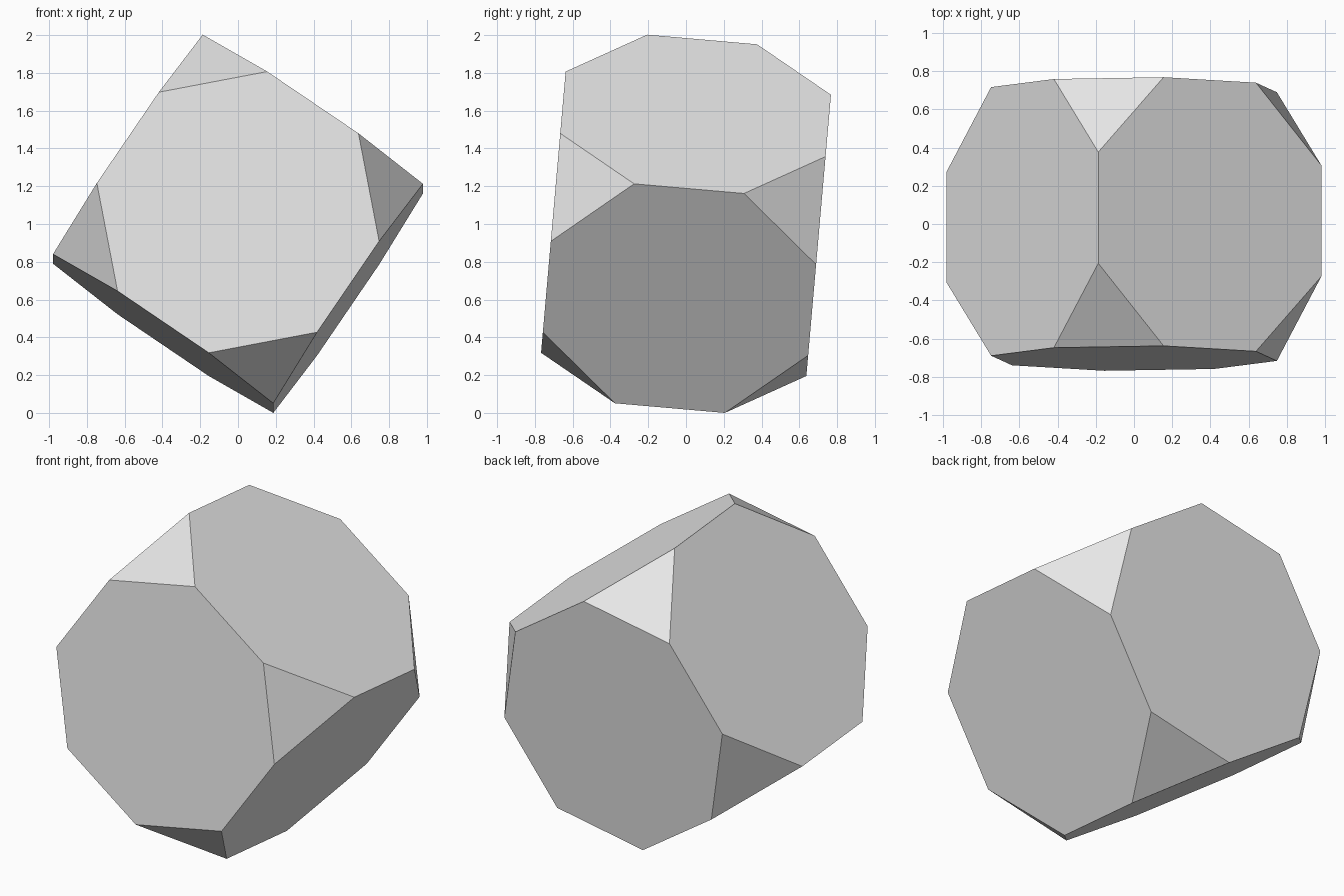
import bpy
import bmesh
from math import radians, sqrt
from itertools import product
from mathutils import Matrix, Vector

if "Cube" in bpy.data.objects:
    bpy.data.objects.remove(bpy.data.objects["Cube"], do_unlink=True)

HALF = 0.705  # half the width of the cube before its corners are cut

# Plain grey for the whole solid
grey = bpy.data.materials.new("light_grey")
grey.use_nodes = True
colour = (0.8, 0.8, 0.8, 1)
grey.diffuse_color = colour
grey.node_tree.nodes["Principled BSDF"].inputs["Base Color"].default_value = colour

# Cube with each corner sliced off so the sides become regular octagons
bm = bmesh.new()
bmesh.ops.create_cube(bm, size=2 * HALF)
for signs in product((-1, 1), repeat=3):
    corner = Vector(signs)
    cut = bmesh.ops.bisect_plane(
        bm, geom=bm.verts[:] + bm.edges[:] + bm.faces[:],
        plane_co=corner * HALF * (1 + sqrt(2)) / 3,
        plane_no=corner.normalized(), clear_outer=True)
    rim = [e for e in cut["geom_cut"] if isinstance(e, bmesh.types.BMEdge)]
    bmesh.ops.edgeloop_fill(bm, edges=rim)
bmesh.ops.recalc_face_normals(bm, faces=bm.faces[:])

# Tilt the solid and rest its lowest point on the ground
tilt = Matrix.Rotation(radians(-5), 4, "X") @ Matrix.Rotation(radians(34.2), 4, "Y")
bmesh.ops.transform(bm, matrix=tilt, verts=bm.verts[:])
lowest = min(v.co.z for v in bm.verts)
bmesh.ops.translate(bm, vec=(0, 0, -lowest), verts=bm.verts[:])

mesh = bpy.data.meshes.new("truncated_cube")
bm.to_mesh(mesh)
bm.free()
mesh.materials.append(grey)
solid = bpy.data.objects.new("truncated_cube", mesh)
bpy.context.scene.collection.objects.link(solid)
